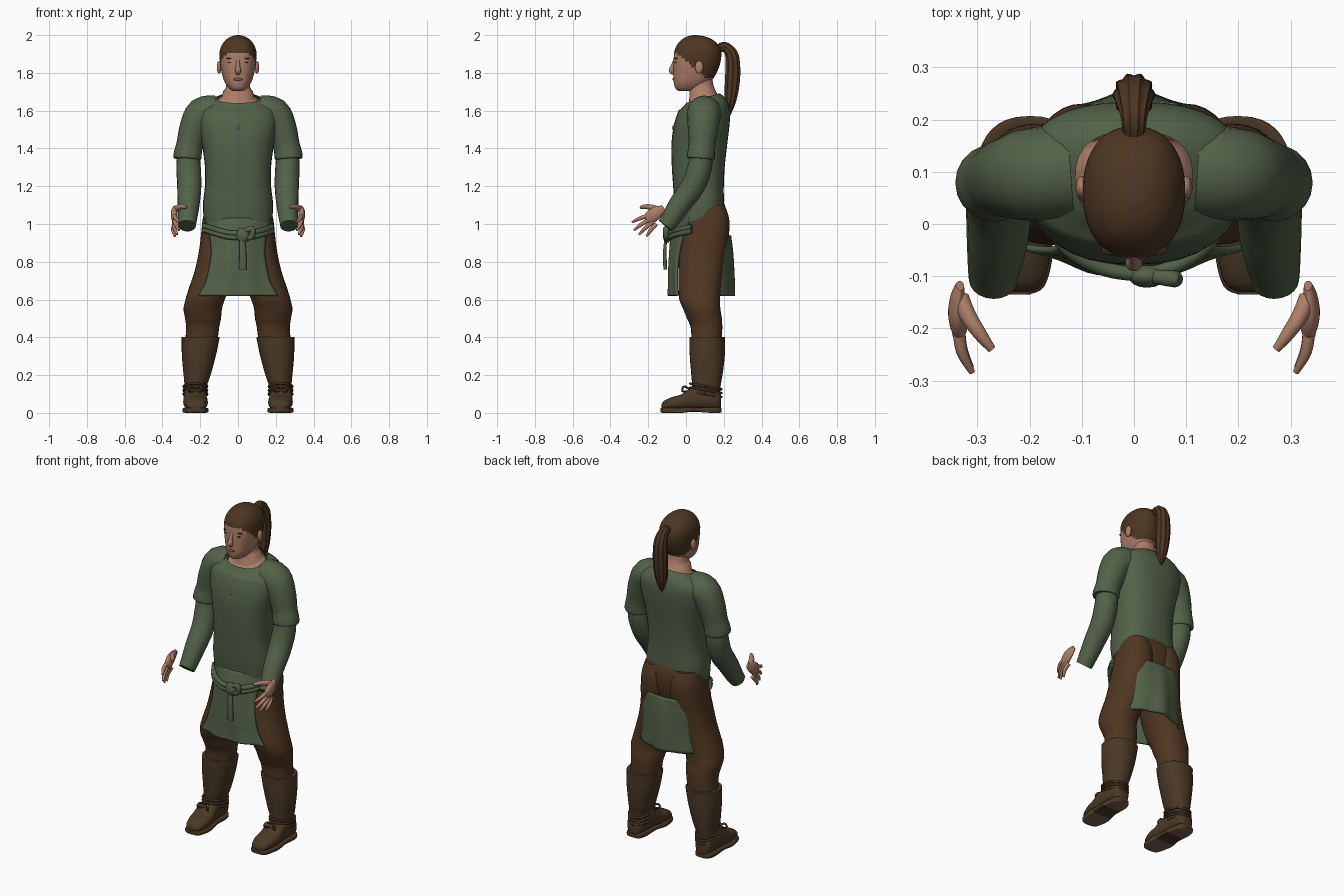
import bpy, bmesh, math
from mathutils import Vector

cube = bpy.data.objects.get("Cube")
if cube:
    bpy.data.objects.remove(cube)


def material(name, *rgb):
    mat = bpy.data.materials.new(name)
    mat.use_nodes = True
    color = (*rgb, 1)
    mat.diffuse_color = color
    mat.node_tree.nodes["Principled BSDF"].inputs["Base Color"].default_value = color
    return mat


green = material("green cloth", .085, .12, .065)
skin = material("skin", .42, .21, .14)
hair = material("brown hair", .075, .037, .016)
trouser = material("brown trouser cloth", .08, .038, .016)
leather = material("boot leather", .07, .04, .019)
sole_tan = material("worn sole", .2, .11, .08)
dark = material("dark brow", .045, .022, .014)
lip_red = material("lips", .27, .1, .075)
pale = material("pale clasp", .5, .48, .42)


def smooth_path(rows, steps=4):
    """Catmull-Rom interpolation of any rows of numbers."""
    out = []
    last = len(rows) - 1
    for i in range(last):
        a, b, c, d = (Vector(rows[min(max(k, 0), last)]) for k in range(i - 1, i + 3))
        for s in range(steps):
            t = s / steps
            out.append(b + (c - a) * t / 2 + (a * 2 - b * 5 + c * 4 - d) * t * t / 2
                       + (b * 3 - a - c * 3 + d) * t ** 3 / 2)
    return out + [Vector(rows[last])]


def build(name, rings, mats, closed=True, caps=True, mirror=False, rule=None, thick=0):
    """Skin a list of point rings into one object."""
    bm = bmesh.new()
    loops = [[bm.verts.new(p) for p in ring] for ring in rings]
    n = len(loops[0])
    for low, high in zip(loops, loops[1:]):
        for i in range(n if closed else n - 1):
            j = (i + 1) % n
            bm.faces.new((low[i], low[j], high[j], high[i]))
    if closed and caps:
        bm.faces.new(loops[0])
        bm.faces.new(loops[-1])
    bmesh.ops.recalc_face_normals(bm, faces=bm.faces)
    if rule:
        for f in bm.faces:
            f.material_index = rule(f.calc_center_median(), f.normal)
    mesh = bpy.data.meshes.new(name)
    bm.to_mesh(mesh)
    bm.free()
    for mat in mats:
        mesh.materials.append(mat)
    obj = bpy.data.objects.new(name, mesh)
    bpy.context.collection.objects.link(obj)
    bpy.ops.object.select_all(action="DESELECT")
    obj.select_set(True)
    bpy.context.view_layer.objects.active = obj
    bpy.ops.object.shade_smooth_by_angle(angle=math.radians(50))
    if thick:
        mod = obj.modifiers.new("thickness", "SOLIDIFY")
        mod.thickness = thick
        mod.offset = 0
    if mirror:
        obj.modifiers.new("mirror", "MIRROR")
    return obj


def loft(name, rows, mats, axis="z", power=2.2, sides=32, warp=None, **kw):
    """Rounded sections given by their extents at each step along an axis."""
    rings = []
    for t, a0, a1, b0, b1 in smooth_path(rows):
        ring = []
        for i in range(sides):
            ang = math.tau * i / sides
            c, s = math.cos(ang), math.sin(ang)
            a = (a0 + a1) / 2 + (a1 - a0) / 2 * math.copysign(abs(c) ** (2 / power), c)
            b = (b0 + b1) / 2 + (b1 - b0) / 2 * math.copysign(abs(s) ** (2 / power), s)
            p = Vector((a, b, t) if axis == "z" else (a, t, b))
            ring.append(warp(p) if warp else p)
        rings.append(ring)
    return build(name, rings, mats, **kw)


def centred(rows):
    return [(z, -w, w, front, back) for z, w, front, back in rows]


def tube(name, points, mats, ref=(1, 0, 0), flat=1, flute=0, sides=20, **kw):
    """Round sections swept along a path of x, y, z, radius."""
    path = smooth_path(points)
    rings = []
    for i, p in enumerate(path):
        t = (path[min(i + 1, len(path) - 1)].xyz - path[max(i - 1, 0)].xyz).normalized()
        u = Vector(ref)
        u = (u - t * u.dot(t)).normalized()
        v = t.cross(u)
        ring = []
        for k in range(sides):
            ang = math.tau * k / sides
            r = p.w * (1 + flute * math.cos(ang * sides / 4))
            ring.append(p.xyz + u * r * flat * math.cos(ang) + v * r * math.sin(ang))
        rings.append(ring)
    return build(name, rings, mats, **kw)


def panel(name, rows, wave):
    """Curved hanging cloth: height, half width, middle y, edge y."""
    rings = []
    for z, w, mid, edge in smooth_path(rows):
        ts = [i / 12 - 1 for i in range(25)]
        rings.append([Vector((w * t, mid + (edge - mid) * t * t
                              + wave * math.cos(t * 9) * (1 - z), z)) for t in ts])
    return build(name, rings, [green], closed=False, thick=.012)


def ball(name, at, size, mat, mirror=False):
    x, y, z = at
    rows = []
    for i in range(9):
        ang = math.pi * (i + .05) / 8.1
        r = math.sin(ang)
        rows.append((z - size[2] * math.cos(ang), x - size[0] * r, x + size[0] * r,
                     y - size[1] * r, y + size[1] * r))
    return loft(name, rows, [mat], power=2, sides=16, mirror=mirror)


# Tunic: neckline dips and hem drops towards the front
def tunic_warp(p):
    if p.z > 1.6:
        p.z -= (.17 - p.y) * (p.z - 1.6) * 3.2
    elif p.z < 1.2:
        p.z += .45 * p.y * (1.2 - p.z) / .2
    return p


loft("tunic_body", centred([
    (1, .183, -.045, .2), (1.1, .185, -.06, .2), (1.2, .175, -.068, .2),
    (1.3, .175, -.075, .205), (1.42, .19, -.077, .218), (1.52, .21, -.065, .23),
    (1.6, .21, -.04, .233), (1.65, .175, -.015, .215), (1.69, .112, 0, .178)]),
    [green], power=2.5, warp=tunic_warp, caps=False)
tube("upper_sleeve", [
    (.12, .1, 1.59, .09), (.19, .095, 1.58, .09), (.232, .09, 1.5, .08),
    (.255, .085, 1.42, .071), (.266, .08, 1.37, .074), (.268, .078, 1.345, .072),
    (.268, .078, 1.345, .05)], [green], ref=(0, 1, 0), mirror=True)
tube("lower_sleeve", [
    (.262, .08, 1.42, .055), (.262, .075, 1.31, .064), (.258, .035, 1.2, .064),
    (.262, -.035, 1.1, .058), (.268, -.085, 1.02, .05), (.27, -.108, .99, .046)],
    [green], ref=(0, 1, 0), mirror=True)
ball("tunic_clasp", (0, -.067, 1.51), (.005, .006, .015), pale)

# Aprons and knotted belt
panel("front_apron", [(1.03, .17, -.052, .02), (.95, .15, -.075, -.01),
                      (.85, .14, -.085, -.035), (.75, .155, -.09, -.045),
                      (.68, .175, -.09, -.045), (.62, .21, -.093, -.04)], .012)
panel("back_apron", [(.94, .12, .232, .215), (.85, .17, .242, .18),
                     (.72, .19, .248, .15), (.62, .2, .248, .155)], .014)
for k, name in enumerate(("upper_belt", "lower_belt")):
    drop = .022 * k
    tube(name, [(s * x, y, z - drop, .014) for s, x, y, z in (
        (-1, .18, .03, .99), (-1, .13, -.045, .975), (-1, .06, -.085, .955),
        (1, .02, -.095, .95), (1, .08, -.08, .955), (1, .14, -.04, .97),
        (1, .18, .03, .985))], [green], ref=(0, 0, 1))
ball("belt_knot", (.025, -.1, .94), (.036, .022, .04), green)
tube("belt_loop", [(.03, -.1, .96, .013), (.075, -.105, .975, .016),
                   (.07, -.105, .93, .014), (.03, -.1, .93, .012)],
     [green], ref=(0, 1, 0))
tube("belt_tail", [(.02, -.105, .94, .012), (.025, -.112, .86, .018),
                   (.025, -.11, .76, .02)], [green], ref=(0, 1, 0), flat=.5)

# Trousers
loft("trouser_seat", centred([(1.13, .165, 0, .19), (1.08, .18, -.01, .212),
                              (1, .183, -.02, .218), (.9, .185, -.03, .195),
                              (.8, .14, -.02, .16), (.75, .08, .02, .12)]), [trouser])
loft("trouser_leg", [
    (1.1, .02, .168, .02, .205), (1.03, .004, .186, -.005, .228),
    (.95, .002, .195, -.02, .228), (.85, .004, .208, -.035, .212),
    (.75, .016, .23, -.04, .198), (.66, .045, .26, -.04, .185),
    (.6, .07, .278, -.035, .18), (.55, .085, .288, -.015, .182),
    (.5, .09, .28, .005, .19), (.45, .1, .275, .025, .192), (.36, .11, .28, .03, .19)],
    [trouser], mirror=True)

# Boots
loft("boot_shaft", [
    (.4, .115, .28, .04, .185), (.402, .1, .297, .02, .205), (.385, .1, .298, .018, .206),
    (.3, .118, .297, .02, .205), (.2, .145, .288, .028, .193),
    (.14, .165, .283, .032, .183), (.08, .17, .283, .02, .185)],
    [leather], mirror=True)
loft("boot_foot", [
    (-.13, .2, .245, .02, .045), (-.115, .175, .268, .015, .065),
    (-.07, .162, .283, .015, .085), (-.02, .16, .29, .015, .1),
    (.04, .168, .287, .015, .14), (.13, .175, .285, .015, .14),
    (.172, .185, .275, .015, .12), (.185, .205, .255, .015, .09)],
    [leather], axis="y", power=2.4, mirror=True)


def sole_color(center, normal):
    return int(normal.z < -.5 and not 0 < center.y < .08)


loft("boot_sole", [
    (-.135, .2, .245, .004, .026), (-.12, .172, .272, 0, .028),
    (-.07, .157, .288, 0, .028), (-.02, .157, .294, 0, .028),
    (.04, .167, .29, .006, .03), (.13, .172, .29, 0, .03),
    (.175, .185, .277, 0, .03), (.188, .205, .255, .004, .026)],
    [leather, sole_tan], axis="y", power=5, mirror=True, rule=sole_color)
for k in range(3):
    tube("boot_lace", [(.226 + .063 * math.cos(a), .105 + .083 * math.sin(a),
                        .1 + .02 * k - .015 * math.sin(a), .006)
                       for a in (math.tau * i / 12 for i in range(13))],
         [leather], ref=(0, 0, 1), sides=8, mirror=True)
for side in (-1, 1):
    tube("lace_bow", [(.225, .02, .125, .005), (.225 + .025 * side, -.01, .14, .006),
                      (.225 + .035 * side, -.02, .115, .005), (.225, .01, .115, .005)],
         [leather], ref=(0, 0, 1), sides=8, mirror=True)

# Hands
tube("palm", [(.333, -.118, 1.085, .016), (.337, -.14, 1.07, .028),
              (.338, -.17, 1.05, .036), (.334, -.2, 1.025, .03),
              (.332, -.21, 1.018, .012)], [skin], flat=.5, mirror=True)
tube("thumb", [(.332, -.14, 1.075, .016), (.318, -.175, 1.085, .016),
               (.295, -.21, 1.092, .013), (.272, -.24, 1.088, .008)],
     [skin], mirror=True)
tips = [(.31, -.284, 1.01), (.312, -.275, .968), (.322, -.248, .945), (.334, -.208, .935)]
for name, tip, k in zip(("index", "middle", "ring", "little"), tips, range(4)):
    base = Vector((.336, -.195 + .012 * k, 1.045 - .015 * k))
    middle = base.lerp(Vector(tip), .55) + Vector((.008, 0, .004))
    tube(name + "_finger", [(*base, .012), (*middle, .011), (*tip, .006)],
         [skin], sides=10, mirror=True)

# Neck and head
loft("neck", centred([(1.58, .14, .03, .17), (1.66, .115, .01, .17),
                      (1.69, .092, .015, .165), (1.715, .068, .022, .152),
                      (1.75, .06, .025, .142), (1.8, .06, .03, .14)]),
     [skin], warp=lambda p: tunic_warp(p) if p.z < 1.7 else p)


def hair_rule(c, normal):
    line = 1.905 - .135 * min(max((c.y + .05) / .16, 0), 1)
    return int(c.z > line)


loft("head", centred([
    (1.703, .025, -.035, .05), (1.715, .045, -.055, .08), (1.75, .07, -.065, .128),
    (1.8, .086, -.066, .162), (1.86, .096, -.066, .183), (1.92, .096, -.06, .185),
    (1.965, .074, -.035, .155), (1.99, .042, 0, .11), (2, .01, .035, .06)]),
    [skin, hair], power=2.25, sides=64, rule=hair_rule)
tube("nose", [(0, -.058, 1.87, .009), (0, -.07, 1.835, .011), (0, -.075, 1.812, .016),
              (0, -.062, 1.797, .011)], [skin])
ball("ear", (.1, .07, 1.83), (.012, .022, .034), skin, True)
ball("eye", (.038, -.052, 1.855), (.016, .008, .005), dark, True)
ball("eyebrow", (.042, -.05, 1.876), (.021, .01, .004), dark, True)
ball("lips", (0, -.062, 1.766), (.024, .009, .008), lip_red)

# Ponytail
ball("hair_tie", (0, .195, 1.935), (.024, .02, .025), hair)
tube("ponytail", [(0, .17, 1.93, .02), (0, .205, 1.94, .024), (0, .24, 1.9, .034),
                  (0, .248, 1.84, .038), (0, .246, 1.76, .039), (0, .238, 1.68, .034),
                  (0, .232, 1.62, .022), (0, .23, 1.575, .004)],
     [hair], flute=.07, sides=40)
